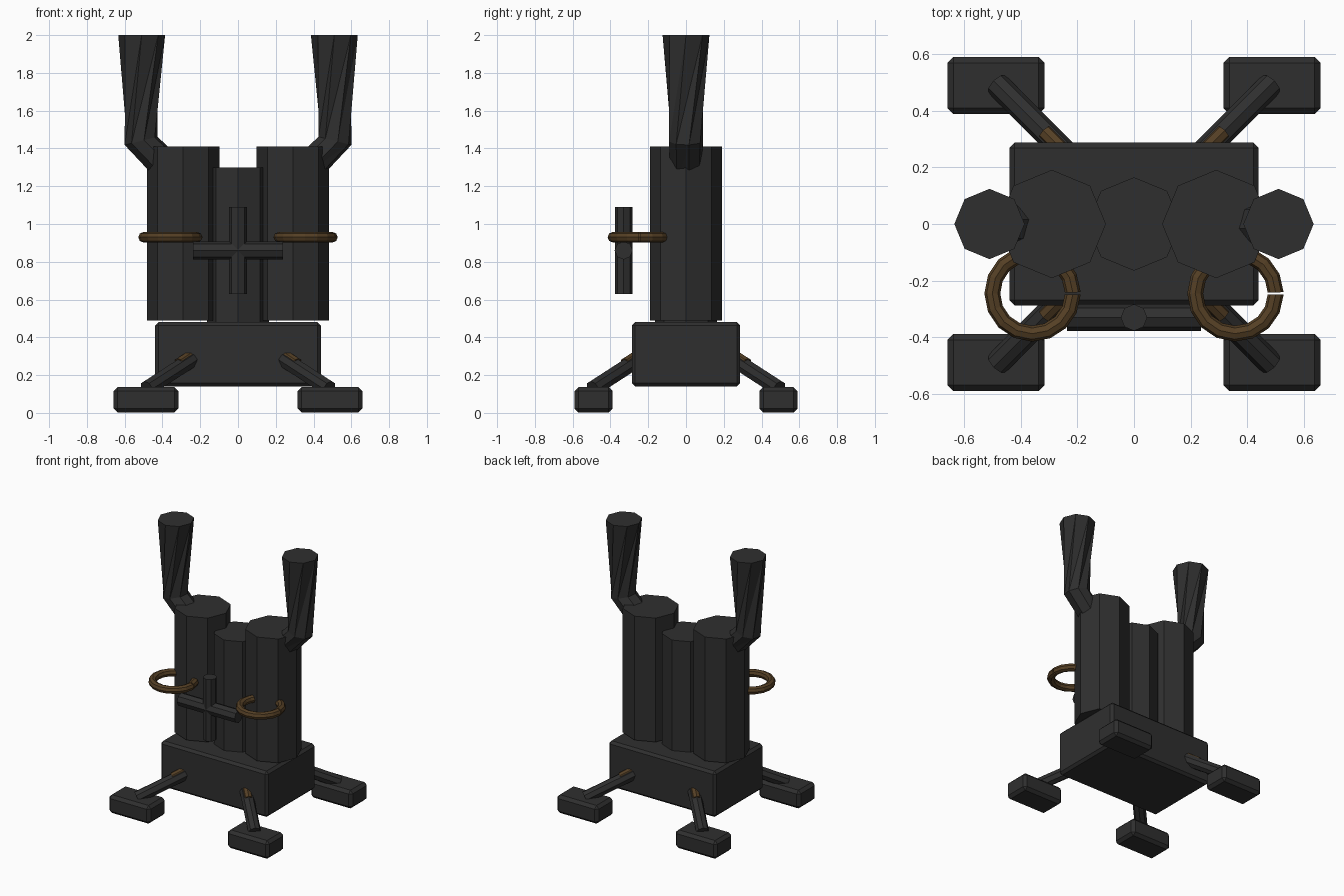
import bpy, bmesh, math
from mathutils import Vector, Matrix

if "Cube" in bpy.data.objects:
    bpy.data.objects.remove(bpy.data.objects["Cube"])


def material(name, rgb):
    m = bpy.data.materials.new(name)
    m.diffuse_color = (*rgb, 1)
    m.use_nodes = True
    m.node_tree.nodes["Principled BSDF"].inputs["Base Color"].default_value = m.diffuse_color
    return m


IRON = material("dark iron", (0.028, 0.028, 0.028))
BRASS = material("aged brass", (0.09, 0.05, 0.018))


def finish(name, bm, mat):
    bmesh.ops.recalc_face_normals(bm, faces=bm.faces[:])
    me = bpy.data.meshes.new(name)
    bm.to_mesh(me)
    bm.free()
    me.materials.append(mat)
    ob = bpy.data.objects.new(name, me)
    bpy.context.collection.objects.link(ob)
    return ob


def box(name, center, size, bevel):
    bm = bmesh.new()
    bmesh.ops.create_cube(bm, size=1, matrix=Matrix.Translation(center) @ Matrix.Diagonal((*size, 1)))
    bmesh.ops.bevel(bm, geom=bm.edges[:], offset=bevel, segments=1, affect='EDGES')
    return finish(name, bm, IRON)


def rod(name, a, b, r, mat=IRON, sides=8):
    a, b = Vector(a), Vector(b)
    d = b - a
    bm = bmesh.new()
    rot = d.to_track_quat('Z', 'Y').to_matrix().to_4x4()
    bmesh.ops.create_cone(bm, cap_ends=True, segments=sides, radius1=r, radius2=r, depth=d.length,
                          matrix=Matrix.Translation((a + b) / 2) @ rot)
    return finish(name, bm, mat)


def loft(name, rings, mat):
    """Skin a list of equal point rings and cap both ends."""
    bm = bmesh.new()
    vs = [[bm.verts.new(p) for p in ring] for ring in rings]
    n = len(vs[0])
    for lo, hi in zip(vs, vs[1:]):
        for i in range(n):
            j = (i + 1) % n
            bm.faces.new((lo[i], lo[j], hi[j]))
            bm.faces.new((lo[i], hi[j], hi[i]))
    bm.faces.new(vs[0])
    bm.faces.new(vs[-1])
    return finish(name, bm, mat)


def ring(center, r, tilt, spin):
    """Octagon tilted about the y axis."""
    rot = Matrix.Rotation(tilt, 3, 'Y')
    return [Vector(center) + rot @ Vector((r * math.cos(a), r * math.sin(a), 0))
            for a in (spin + i * math.pi / 4 for i in range(8))]


def open_ring(name, center, major, minor, steps=16, sides=8):
    """Ring with a hairline gap on its +x side."""
    gap = math.radians(1.5)
    rings = []
    for k in range(steps + 1):
        a = gap + (2 * math.pi - 2 * gap) * k / steps
        out = Vector((math.cos(a), math.sin(a), 0))
        rings.append([Vector(center) + out * (major + minor * math.cos(t)) + Vector((0, 0, minor * math.sin(t)))
                      for t in (2 * math.pi * i / sides for i in range(sides))])
    return loft(name, rings, BRASS)


# Base block and tanks
box("base", (0, 0, 0.31), (0.88, 0.574, 0.34), 0.018)
rod("middle_tank", (0, 0, 0.47), (0, 0, 1.30), 0.165)

# Crossed handle at the front
rod("handle_upright", (0, -0.33, 0.63), (0, -0.33, 1.09), 0.047)
rod("handle_bar", (-0.237, -0.33, 0.86), (0.237, -0.33, 0.86), 0.048)

for sx, side in ((-1, "left"), (1, "right")):
    rod(side + "_tank", (sx * 0.29, 0, 0.49), (sx * 0.29, 0, 1.41), 0.191)
    open_ring(side + "_ring", (sx * 0.358, -0.245, 0.93), 0.142, 0.028)

    # Bent exhaust stack with a twisted, flared upper section
    twist = math.radians(-35)
    loft(side + "_stack", [ring((sx * 0.36, 0, 1.285), 0.085, sx * math.radians(45), twist),
                           ring((sx * 0.513, 0, 1.44), 0.091, sx * math.radians(14), twist),
                           ring((sx * 0.51, 0, 2.0), 0.124, 0, 0)], IRON)

    # Feet, struts and the brass pins on the struts
    for sy, end in ((-1, "front"), (1, "back")):
        tag = f"{end}_{side}_"
        box(tag + "foot", (sx * 0.487, sy * 0.489, 0.069), (0.342, 0.202, 0.135), 0.021)
        rod(tag + "strut", (sx * 0.22, sy * 0.23, 0.298), (sx * 0.483, sy * 0.493, 0.128), 0.044)
        rod(tag + "pin", (sx * 0.22, sy * 0.23, 0.322), (sx * 0.312, sy * 0.322, 0.262), 0.03, BRASS)
